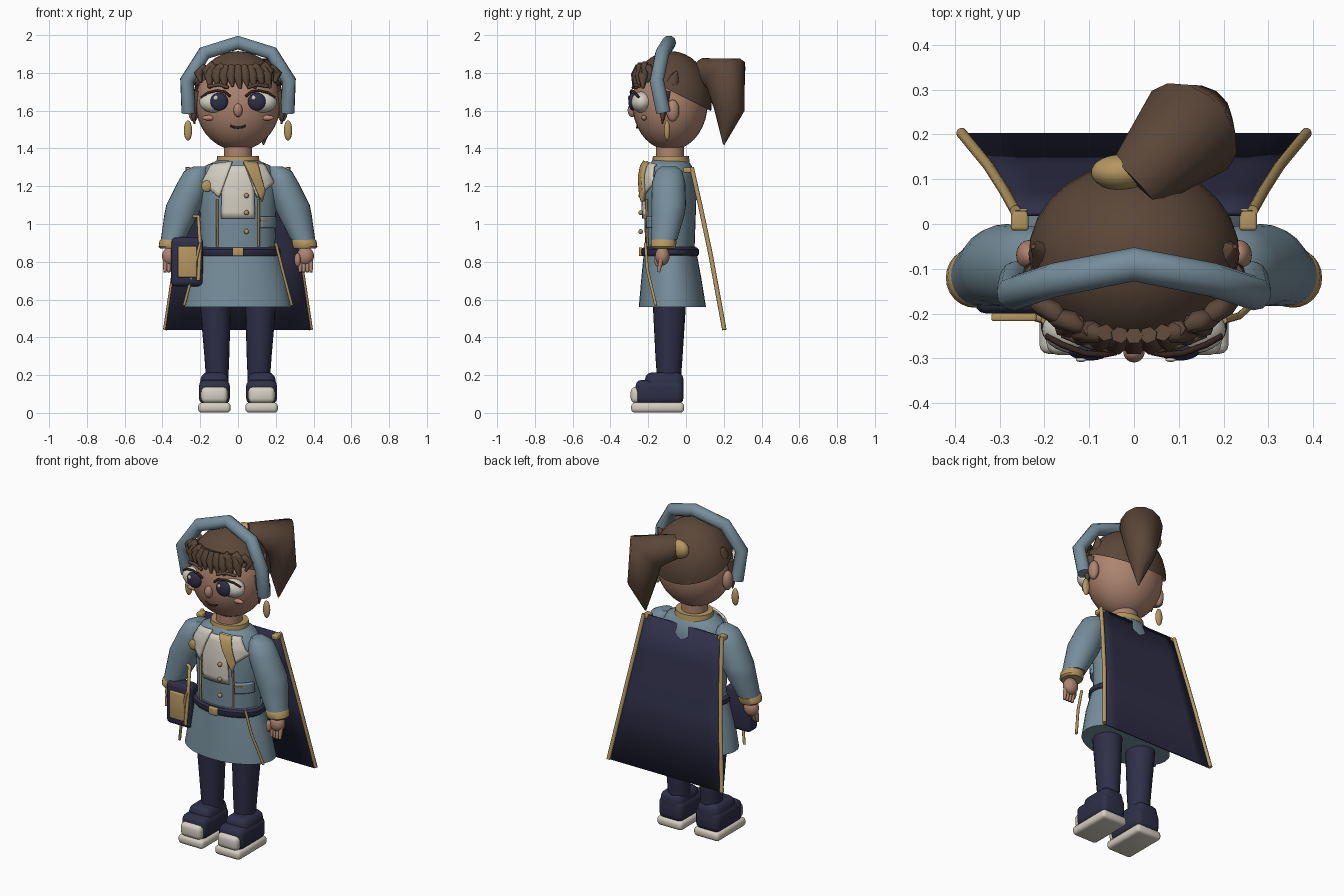
import bpy, bmesh
from math import cos, sin, pi, radians, sqrt
from mathutils import Vector
from mathutils.bvhtree import BVHTree

if "Cube" in bpy.data.objects:
    bpy.data.objects.remove(bpy.data.objects["Cube"])


def material(name, rgb):
    m = bpy.data.materials.new(name)
    m.use_nodes = True
    m.diffuse_color = (*rgb, 1)
    m.node_tree.nodes["Principled BSDF"].inputs["Base Color"].default_value = (*rgb, 1)
    return m


BLUE = material("dusty blue", (0.18, 0.27, 0.33))
NAVY = material("navy", (0.028, 0.028, 0.065))
SKIN = material("skin", (0.42, 0.23, 0.16))
HAIR = material("brown hair", (0.105, 0.062, 0.04))
GOLD = material("gold", (0.46, 0.31, 0.12))
CREAM = material("cream", (0.66, 0.62, 0.54))
BLUSH = material("blush", (0.5, 0.24, 0.17))
DARK = material("dark brown", (0.035, 0.018, 0.014))


def finish(name, bm, mat, angle=40):
    bmesh.ops.recalc_face_normals(bm, faces=bm.faces[:])
    me = bpy.data.meshes.new(name)
    bm.to_mesh(me)
    bm.free()
    me.shade_smooth()
    me.set_sharp_from_angle(angle=radians(angle))
    me.materials.append(mat)
    ob = bpy.data.objects.new(name, me)
    bpy.context.collection.objects.link(ob)
    return ob


def ball(name, loc, radii, mat, cut=None):
    bm = bmesh.new()
    bmesh.ops.create_uvsphere(bm, u_segments=28, v_segments=18, radius=1)
    for v in bm.verts:
        v.co = Vector(a * r + c for a, r, c in zip(v.co, radii, loc))
    if cut:
        bmesh.ops.bisect_plane(bm, geom=bm.verts[:] + bm.edges[:] + bm.faces[:],
                               plane_co=cut[0], plane_no=cut[1], clear_inner=True)
    return finish(name, bm, mat)


def loft(name, rings, mat, n=24):
    """Stack of level ellipses (x, y, z, rx, ry), capped at both ends."""
    bm = bmesh.new()
    loops = [[bm.verts.new((x + rx * cos(2 * pi * i / n), y + ry * sin(2 * pi * i / n), z))
              for i in range(n)] for x, y, z, rx, ry in rings]
    for a, b in zip(loops, loops[1:]):
        for i in range(n):
            bm.faces.new((a[i], a[(i + 1) % n], b[(i + 1) % n], b[i]))
    bm.faces.new(loops[0])
    bm.faces.new(loops[-1])
    return finish(name, bm, mat)


def box(name, loc, size, mat, bevel=0.02, taper=1):
    bm = bmesh.new()
    bmesh.ops.create_cube(bm, size=1)
    for v in bm.verts:
        k = taper if v.co.z > 0 else 1
        v.co = Vector((v.co.x * size[0] * k, v.co.y * size[1], v.co.z * size[2])) + Vector(loc)
    bmesh.ops.bevel(bm, geom=bm.edges[:], offset=bevel, segments=3, affect='EDGES', profile=0.5)
    return finish(name, bm, mat)


def tube(name, points, radii, mat, sides=3):
    cu = bpy.data.curves.new(name, 'CURVE')
    cu.dimensions = '3D'
    cu.bevel_depth = 1
    cu.bevel_resolution = sides
    cu.use_fill_caps = True
    sp = cu.splines.new('POLY')
    sp.points.add(len(points) - 1)
    if not isinstance(radii, (list, tuple)):
        radii = [radii] * len(points)
    for p, co, r in zip(sp.points, points, radii):
        p.co = (*co, 1)
        p.radius = r
    sp.use_smooth = True
    cu.materials.append(mat)
    ob = bpy.data.objects.new(name, cu)
    bpy.context.collection.objects.link(ob)
    return ob


def panel(name, corners, tree, off, thick, mat, n=8):
    """Cloth patch between four (x, z) corners, laid on the front of a body."""
    a, b, c, d = [Vector(p) for p in corners]
    bm = bmesh.new()
    grid = []
    for j in range(n + 1):
        row = []
        for i in range(n + 1):
            p = a.lerp(b, i / n).lerp(d.lerp(c, i / n), j / n)
            hit = tree.ray_cast(Vector((p.x, -2, p.y)), Vector((0, 1, 0)))[0]
            row.append(bm.verts.new((p.x, (hit.y if hit else -0.1) - off, p.y)))
        grid.append(row)
    for j in range(n):
        for i in range(n):
            bm.faces.new((grid[j][i], grid[j][i + 1], grid[j + 1][i + 1], grid[j + 1][i]))
    ob = finish(name, bm, mat)
    ob.modifiers.new("thickness", 'SOLIDIFY').thickness = thick
    ob.modifiers["thickness"].offset = 0
    return ob


# Torso, skirt, neck, belt
Y = -0.085
torso = loft("jacket", [(0, Y, .86, .195, .13), (0, Y, 1.0, .2, .135), (0, Y, 1.15, .205, .14),
                        (0, Y, 1.25, .205, .13), (0, Y, 1.31, .17, .115), (0, Y, 1.34, .1, .09)], BLUE, 32)
tree = BVHTree.FromPolygons([v.co for v in torso.data.vertices],
                            [p.vertices[:] for p in torso.data.polygons])
loft("skirt", [(0, -.072, .56, .285, .178), (0, -.078, .72, .255, .158), (0, Y, .88, .205, .135)], BLUE, 32)
loft("neck", [(0, -.085, 1.3, .075, .075), (0, -.085, 1.43, .075, .075)], SKIN)
loft("collar", [(0, -.08, 1.325, .115, .1), (0, -.08, 1.36, .11, .095)], GOLD)
loft("belt", [(0, Y, .83, .215, .146), (0, Y, .84, .225, .153), (0, Y, .865, .225, .153),
              (0, Y, .875, .21, .142)], NAVY, 32)
box("buckle", (0, -.24, .853), (.06, .02, .046), GOLD, .006)

# Shirt front, lapels, scarf, pocket and buttons
panel("shirt_front", [(-.08, 1.31), (.08, 1.31), (.09, 1.03), (-.09, 1.03)], tree, .008, .008, CREAM)
for s in (-1, 1):
    panel("lapel", [(s * .03, 1.33), (s * .14, 1.315), (s * .19, 1.22), (s * .1, 1.14)], tree, .022, .012, CREAM)
    tube("jacket_trim", [(s * .11, -.208, 1.13), (s * .11, -.205, .88)], .006, GOLD)
    tube("skirt_trim", [(s * .2, -.215, .9), (s * .235, -.205, .76), (s * .285, -.16, .57)], .008, GOLD)
    box("cape_clasp", (s * .255, .01, 1.285), (.04, .05, .03), GOLD, .008)
panel("scarf", [(.03, 1.33), (.1, 1.32), (.14, 1.17), (.125, 1.12)], tree, .035, .025, GOLD)
panel("pocket", [(.12, 1.04), (.195, 1.04), (.195, .98), (.12, .98)], tree, .01, .02, BLUE)
panel("pocket_trim", [(.12, 1.025), (.195, 1.025), (.195, 1.017), (.12, 1.017)], tree, .021, .006, GOLD)
for z in (1.15, 1.06, .96):
    ball("button", (.045, -.24, z), (.013, .012, .013), GOLD)
ball("badge", (-.165, -.2, 1.2), (.03, .012, .03), GOLD)

# Satchel on the right hip
box("satchel", (-.27, -.155, .8), (.17, .09, .26), NAVY, .025)
box("satchel_plate", (-.268, -.208, .8), (.1, .018, .165), GOLD, .005)
tube("satchel_strap", [(-.25, -.14, 1.04), (-.21, -.17, 1.04), (-.2, -.2, .88), (-.21, -.21, .7)], .01, GOLD)

# Arms and hands, legs and shoes
for s in (-1, 1):
    loft("sleeve", [(s * .2, -.09, 1.305, .035, .04), (s * .22, -.09, 1.28, .065, .07),
                    (s * .235, -.092, 1.22, .085, .088), (s * .285, -.092, 1.1, .095, .092),
                    (s * .3, -.095, 1.05, .09, .088), (s * .345, -.115, .915, .064, .068)], BLUE)
    loft("cuff", [(s * .352, -.12, .87, .058, .06), (s * .355, -.12, .88, .065, .067),
                  (s * .35, -.118, .91, .066, .068), (s * .347, -.118, .92, .06, .06)], GOLD)
    ball("hand", (s * .357, -.125, .83), (.045, .038, .05), SKIN)
    ball("thumb", (s * .315, -.15, .81), (.017, .018, .036), SKIN)
    for i in range(4):
        x = s * (.329 + i * .019)
        tube("finger", [(x, -.13, .82), (x, -.138, .78), (x, -.145, .745)], [.012, .012, .008], SKIN)
    loft("leg", [(s * .11, -.09, .16, .058, .062), (s * .112, -.09, .3, .066, .072),
                 (s * .12, -.088, .58, .082, .088)], NAVY)
    box("shoe", (s * .125, -.14, .11), (.165, .255, .13), NAVY, .035)
    box("shoe_upper", (s * .125, -.115, .145), (.16, .205, .14), NAVY, .04, .9)
    box("toe_cap", (s * .125, -.25, .095), (.14, .085, .085), CREAM, .025)
    box("sole", (s * .125, -.15, .028), (.172, .28, .054), CREAM, .02)

# Cape with gold edges
profile = [(.265, .03, 1.3), (.29, .075, 1.1), (.325, .13, .84), (.385, .203, .44)]
bm = bmesh.new()
rows = [[bm.verts.new((x * k / 4, y, z)) for k in range(-4, 5)] for x, y, z in profile]
for a, b in zip(rows, rows[1:]):
    for i in range(8):
        bm.faces.new((a[i], a[i + 1], b[i + 1], b[i]))
cape = finish("cape", bm, NAVY)
cape.modifiers.new("thickness", 'SOLIDIFY').thickness = .012
for s in (-1, 1):
    tube("cape_trim", [(s * x, y, z) for x, y, z in profile], .012, GOLD)

# Head, hair cap, headband and ponytail
ball("head", (0, -.085, 1.64), (.225, .2, .25), SKIN)
ball("hair_cap", (0, -.08, 1.65), (.24, .217, .265), HAIR, ((0, -.03, 1.68), (0, .45, .9)))
arc = [(.262, -.12, 1.59), (.27, -.155, 1.76), (.178, -.125, 1.905), (0, -.09, 1.96)]
tube("headband", arc + [(-x, y, z) for x, y, z in arc[-2::-1]], .038, BLUE)
tube("ponytail", [(0, .09, 1.81), (.125, .21, 1.79), (.14, .23, 1.6), (.135, .2, 1.42)],
     [.07, .122, .08, .004], HAIR, 5)
ball("hair_tie", (-.03, .115, 1.81), (.066, .04, .055), GOLD)


def fringe(x, z, lift=0):
    k = max(.15, 1 - (x / .27) ** 2 - ((z - 1.65) / .36) ** 2)
    return (x, -.075 - .205 * sqrt(k) - lift, z)


for i in range(9):
    x = (i - 4) * .04
    drop = 1.715 + .012 * (i % 2) + .15 * x * x
    tube("fringe_lock", [fringe(x * .8, 1.84), fringe(x * .95, 1.785), fringe(x + .012, drop)],
         [.02, .03, .007], HAIR, 1)
for s in (-1, 1):
    for x, z in ((.09, 1.835), (.14, 1.84), (.18, 1.825)):
        tube("curled_lock", [fringe(s * (x - .03), z - .02), fringe(s * x, z, .005),
                             fringe(s * (x + .03), z - .03, .005), fringe(s * (x + .015), z - .075)],
             [.012, .024, .024, .008], HAIR, 1)
    tube("side_lock", [(s * .215, -.11, 1.7), (s * .238, -.12, 1.61), (s * .23, -.125, 1.53)],
         [.03, .024, .004], HAIR, 1)
    tube("hair_tuft", [(s * .2, -.07, 1.75), (s * .225, -.05, 1.81)], [.04, .006], HAIR, 1)

    # Ears and earrings
    ball("ear", (s * .235, -.07, 1.6), (.028, .034, .058), SKIN)
    ball("earring", (s * .265, -.1, 1.495), (.022, .016, .053), GOLD)

    # Eyes, lashes, brows and cheeks
    ball("eye_white", (s * .125, -.235, 1.645), (.08, .055, .056), CREAM)
    ball("iris", (s * .1, -.283, 1.648), (.047, .022, .047), NAVY)
    ball("eye_glint", (s * .1 - .018, -.303, 1.668), (.012, .005, .012), CREAM)
    tube("lash", [(s * .04, -.286, 1.675), (s * .07, -.292, 1.7), (s * .11, -.288, 1.707),
                  (s * .16, -.27, 1.695), (s * .195, -.25, 1.67)], .007, DARK, 2)
    tube("brow", [(s * .05, -.28, 1.722), (s * .1, -.27, 1.738), (s * .16, -.245, 1.728)], .009, HAIR, 2)
    ball("cheek", (s * .155, -.222, 1.562), (.036, .014, .014), BLUSH)

# Nose and mouth
ball("nose", (0, -.285, 1.602), (.024, .024, .036), SKIN)
tube("mouth", [(-.04, -.254, 1.522), (-.02, -.258, 1.512), (0, -.259, 1.51),
               (.02, -.258, 1.512), (.04, -.254, 1.522)], .006, DARK, 2)
